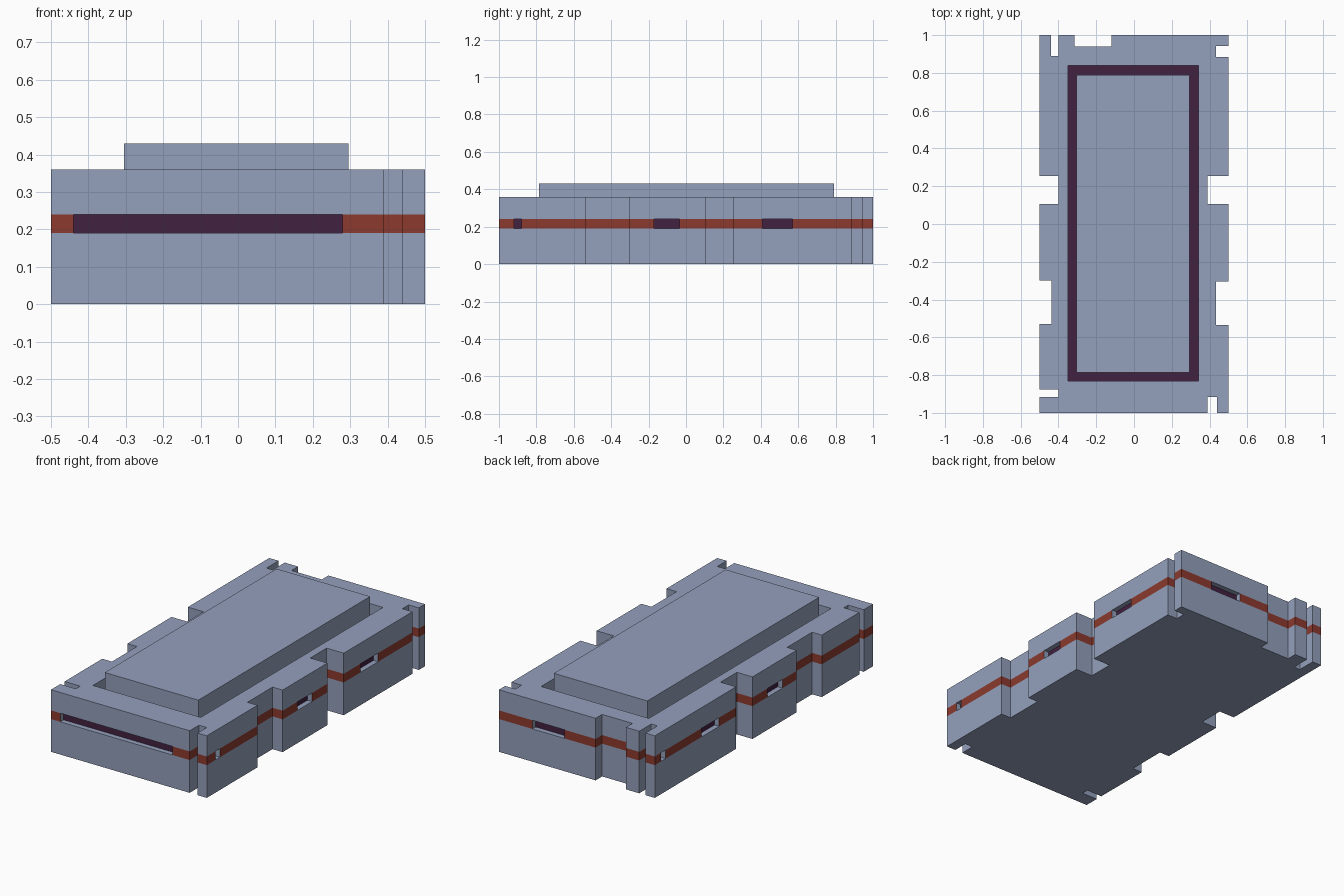
import bpy, bmesh

if "Cube" in bpy.data.objects:
    bpy.data.objects.remove(bpy.data.objects["Cube"])

LEVELS = (0.0, 0.19, 0.24, 0.36)      # base, stripe bottom, stripe top, roof
WELL_Z, BLOCK_TOP = 0.29, 0.43
RECESS = 0.03


def material(name, rgb):
    m = bpy.data.materials.new(name)
    m.diffuse_color = (*rgb, 1)
    m.use_nodes = True
    m.node_tree.nodes["Principled BSDF"].inputs["Base Color"].default_value = m.diffuse_color
    return m


GREY, RED, PURPLE = 0, 1, 2
MATS = [material("blue grey", (0.295, 0.35, 0.50)),
        material("rust red", (0.26, 0.042, 0.027)),
        material("dark purple", (0.055, 0.015, 0.053))]

# features per side: (from, to, notch depth); depth 0 marks a window slot
FRONT = [(-0.44, 0.28, 0), (0.39, 0.44, 0.085)]
RIGHT = [(-0.92, -0.88, 0), (-0.535, -0.305, 0.065), (-0.17, -0.035, 0),
         (0.105, 0.255, 0.11), (0.41, 0.57, 0), (0.885, 0.943, 0.065)]
BACK = [(-0.44, -0.40, 0.11), (-0.315, -0.12, 0.06), (0.08, 0.285, 0)]
LEFT = [(-0.915, -0.875, 0.10), (-0.53, -0.30, 0.062), (-0.17, -0.035, 0),
        (0.105, 0.255, 0.10), (0.41, 0.57, 0), (0.90, 0.945, 0)]


def outline():
    """Counter-clockwise footprint; each point carries the inward direction
    if the segment that starts there is a window, else None."""
    pts = []
    sides = [(FRONT, 1, (0.5, 1), (0, 1)), (RIGHT, 1, (1, 0.5), (-1, 0)),
             (BACK, -1, (0.5, 1), (0, -1)), (LEFT, -1, (1, 0.5), (1, 0))]
    for feats, sign, (half, edge), n in sides:
        def at(t, d):
            off = d - edge
            return (t, n[1] * off) if n[0] == 0 else (n[0] * off, t)
        pts.append((at(-sign * half, 0), None))
        for a, b, depth in feats[::sign]:
            a, b = (a, b)[::sign]
            if depth:
                pts += [(at(a, 0), None), (at(a, depth), None),
                        (at(b, depth), None), (at(b, 0), None)]
            else:
                pts += [(at(a, 0), n), (at(b, 0), None)]
    return pts


def finish(bm, name):
    bmesh.ops.recalc_face_normals(bm, faces=bm.faces)
    me = bpy.data.meshes.new(name)
    bm.to_mesh(me)
    bm.free()
    for m in MATS:
        me.materials.append(m)
    ob = bpy.data.objects.new(name, me)
    bpy.context.collection.objects.link(ob)
    return ob


def rect(bm, x0, x1, y0, y1, z):
    return [bm.verts.new((x, y, z)) for x, y in
            ((x0, y0), (x1, y0), (x1, y1), (x0, y1))]


def skirt(bm, low, high):
    for i in range(len(low)):
        j = (i + 1) % len(low)
        bm.faces.new((low[i], low[j], high[j], high[i]))


# main hull: stacked wall rings with a red stripe and recessed windows
bm = bmesh.new()
pts = outline()
rings = [[bm.verts.new((x, y, z)) for (x, y), _ in pts] for z in LEVELS]
for k in range(3):
    low, high = rings[k], rings[k + 1]
    for i, (_, inward) in enumerate(pts):
        j = (i + 1) % len(pts)
        quad = (low[i], low[j], high[j], high[i])
        if k == 1 and inward:
            back = [bm.verts.new((v.co.x + inward[0] * RECESS,
                                  v.co.y + inward[1] * RECESS, v.co.z)) for v in quad]
            skirt(bm, quad, back)
            bm.faces.new(back).material_index = PURPLE
        else:
            bm.faces.new(quad).material_index = RED if k == 1 else GREY
bm.faces.new(rings[0][::-1])

# roof trench with a dark floor
rim = rect(bm, -0.35, 0.342, -0.83, 0.84, LEVELS[3])
floor = rect(bm, -0.35, 0.342, -0.83, 0.84, WELL_Z)
skirt(bm, floor, rim)
bm.faces.new(floor).material_index = PURPLE
loops = [rings[3], rim]
edges = [bm.edges.get((l[i - 1], l[i])) for l in loops for i in range(len(l))]
bmesh.ops.triangle_fill(bm, edges=edges, use_beauty=True, normal=(0, 0, 1))
finish(bm, "hull")

# raised roof block standing in the trench
bm = bmesh.new()
low = rect(bm, -0.305, 0.295, -0.785, 0.79, WELL_Z)
high = rect(bm, -0.305, 0.295, -0.785, 0.79, BLOCK_TOP)
skirt(bm, low, high)
bm.faces.new(high)
bm.faces.new(low[::-1])
finish(bm, "roof_block")
